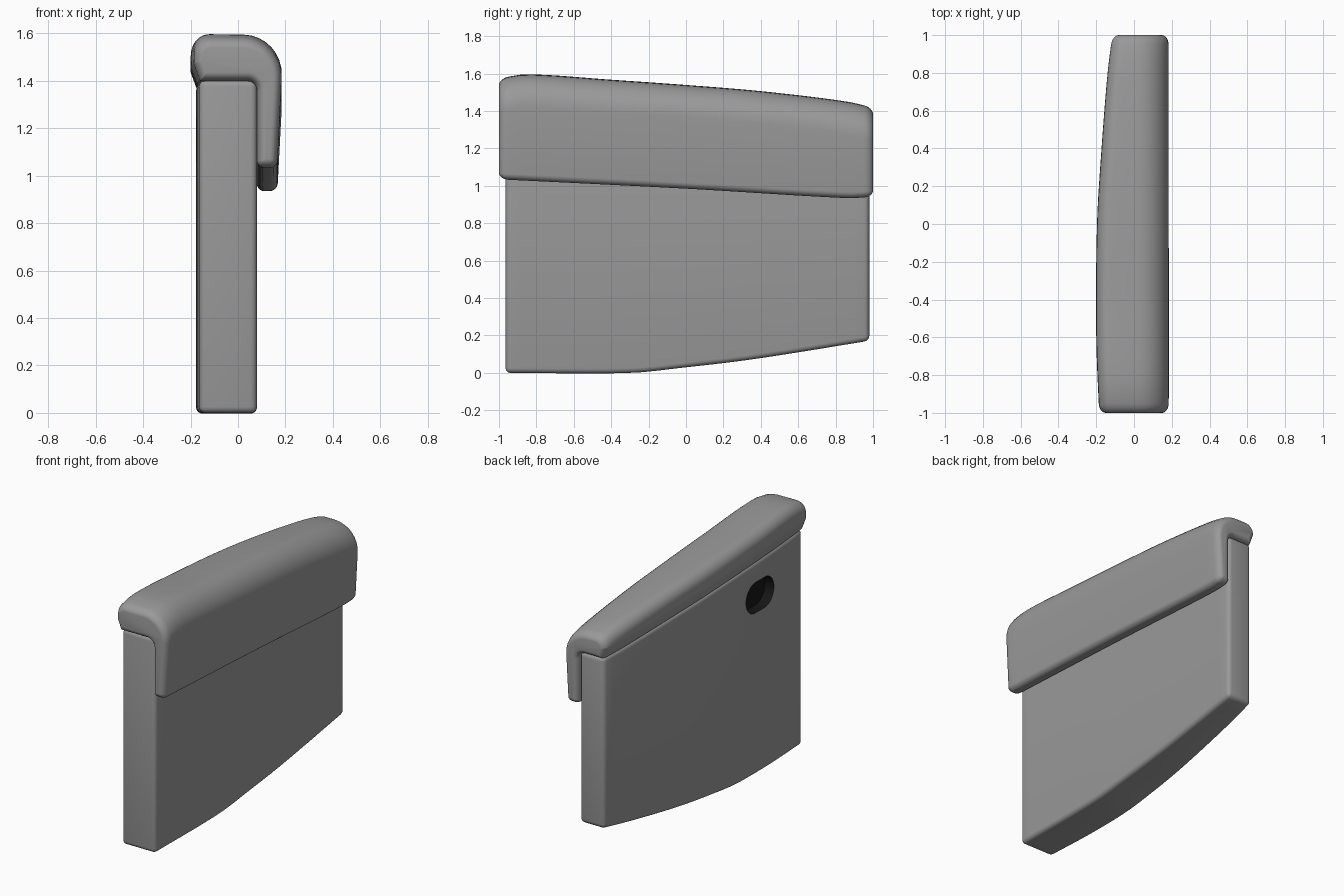
import bpy, bmesh, math
from mathutils import Vector

if "Cube" in bpy.data.objects:
    bpy.data.objects.remove(bpy.data.objects["Cube"])


def material(name, rgb):
    m = bpy.data.materials.new(name)
    m.diffuse_color = (*rgb, 1)
    m.use_nodes = True
    m.node_tree.nodes["Principled BSDF"].inputs["Base Color"].default_value = m.diffuse_color
    return m


grey = material("upholstery_grey", (0.32, 0.32, 0.32))
black = material("recess_black", (0.008, 0.008, 0.008))


def curve(pts):
    """Smooth function through (y, value) points."""
    n = len(pts) - 1
    def slope(i):
        a, b = pts[max(i - 1, 0)], pts[min(i + 1, n)]
        return (b[1] - a[1]) / (b[0] - a[0])
    def f(y):
        i = 0
        while i < n - 1 and y > pts[i + 1][0]:
            i += 1
        (a, va), (b, vb) = pts[i], pts[i + 1]
        h = b - a
        t = min(max((y - a) / h, 0), 1)
        return ((2*t**3 - 3*t*t + 1) * va + (t**3 - 2*t*t + t) * h * slope(i)
                + (3*t*t - 2*t**3) * vb + (t**3 - t*t) * h * slope(i + 1))
    return f


left = curve([(-1, -.185), (-.6, -.2), (0, -.196), (.4, -.172), (.8, -.14), (1, -.115)])
top = curve([(-1, 1.575), (-.85, 1.597), (-.4, 1.568), (0, 1.54), (.4, 1.507), (.85, 1.453), (1, 1.42)])
lip = curve([(-1, 1.035), (0, .985), (.85, .935), (1, .94)])
under = curve([(-1, 1.4), (0, 1.35), (1, 1.275)])
bottom = curve([(-.96, 0), (-.3, 0), (0, .03), (.3, .065), (.6, .11), (.98, .172)])


def loft(name, rings):
    """Skin closed rings of equal point count and close both ends."""
    bm = bmesh.new()
    vs = [[bm.verts.new(p) for p in r] for r in rings]
    n = len(vs[0])
    for a, b in zip(vs, vs[1:]):
        for i in range(n):
            bm.faces.new((a[i], a[(i + 1) % n], b[(i + 1) % n], b[i]))
    bm.faces.new(vs[0][::-1])
    bm.faces.new(vs[-1])
    bmesh.ops.recalc_face_normals(bm, faces=bm.faces)
    me = bpy.data.meshes.new(name)
    bm.to_mesh(me)
    bm.free()
    ob = bpy.data.objects.new(name, me)
    bpy.context.collection.objects.link(ob)
    me.materials.append(grey)
    return ob


def activate(ob):
    bpy.ops.object.select_all(action='DESELECT')
    ob.select_set(True)
    bpy.context.view_layer.objects.active = ob


def rounded(corners, d):
    """Inset a clockwise polygon of (x, z, radius) by d and fillet it."""
    n = len(corners)
    P = [Vector(c[:2]) for c in corners]
    out = []
    for i in range(n):
        u = (P[i] - P[i - 1]).normalized()
        v = (P[(i + 1) % n] - P[i]).normalized()
        nu, nv = Vector((u.y, -u.x)), Vector((v.y, -v.x))
        p = P[i] + (nu + nv) * d / (1 + nu.dot(nv))
        turn = u.x * v.y - u.y * v.x
        r = max(corners[i][2] + (d if turn > 0 else -d), .004)
        ang = math.acos(max(-1, min(1, u.dot(v))))
        t = r * math.tan(ang / 2)
        side = 1 if turn > 0 else -1
        c = p - u * t + Vector((-u.y, u.x)) * r * side
        arm = p - u * t - c
        for k in range(9):
            a = ang * k / 8 * side
            out.append(c + Vector((arm.x * math.cos(a) - arm.y * math.sin(a),
                                   arm.x * math.sin(a) + arm.y * math.cos(a))))
    return out


# Padded cap hooking over the panel, with rolled ends
R = .05
ends = [(R * (1 - math.sin(a)), R * (1 - math.cos(a)))
        for a in (math.pi / 2 * k / 6 for k in range(7))]
stations = [(-1 + o, R - i) for i, o in [(R - e[0], e[1]) for e in ends]]
stations += [(-.95 + 1.9 * k / 30, 0) for k in range(1, 30)]
stations += [(-y, d) for y, d in stations[6::-1]]
rings = []
for y, d in stations:
    x, zt, zb, zu = left(y), top(y), lip(y), under(y)
    sec = [(x + .028, zu, .012), (x, zu + .075, .03), (x + .004, zt, .07),
           (.192, zt - .004, .165), (.166, zb, .035), (.08, zb, .03), (.08, zu, .04)]
    rings.append([(p.x, y, p.y) for p in rounded(sec, d * .7)])
cap = loft("armrest_pad", rings)
activate(cap)
bpy.ops.object.shade_smooth_by_angle(angle=math.radians(40))

# Side panel with curved underside and curved left face
rings = []
for k in range(25):
    y = -.965 + 1.945 * k / 24
    x, z0, z1 = left(y) + .024, bottom(y), under(y) + .004
    rings.append([(x, y, z0), (x, y, z1), (.08, y, z1), (.08, y, z0)])
panel = loft("side_panel", rings)
panel.data.materials.append(black)
bev = panel.modifiers.new("soft_edges", 'BEVEL')
bev.width, bev.segments = .026, 4
bev.limit_method, bev.angle_limit = 'ANGLE', math.radians(40)

# Oval hand recess on the left face
oval = []
for k in range(32):
    a = 2 * math.pi * k / 32
    s = .045 if math.cos(a) > 0 else -.045
    oval.append((-.51 + s + .1 * math.cos(a), 1.15 + .1 * math.sin(a)))
cutter = loft("recess_cutter", [[(x, y, z) for y, z in oval] for x in (-.3, -.11)])
cutter.data.materials.append(black)
for f in cutter.data.polygons:
    f.material_index = 1
cutter.hide_render = True
cut = panel.modifiers.new("recess", 'BOOLEAN')
cut.object, cut.operation, cut.solver = cutter, 'DIFFERENCE', 'EXACT'
activate(panel)
for m in ("soft_edges", "recess"):
    bpy.ops.object.modifier_apply(modifier=m)
bpy.data.objects.remove(cutter)
bpy.ops.object.shade_smooth_by_angle(angle=math.radians(35))
